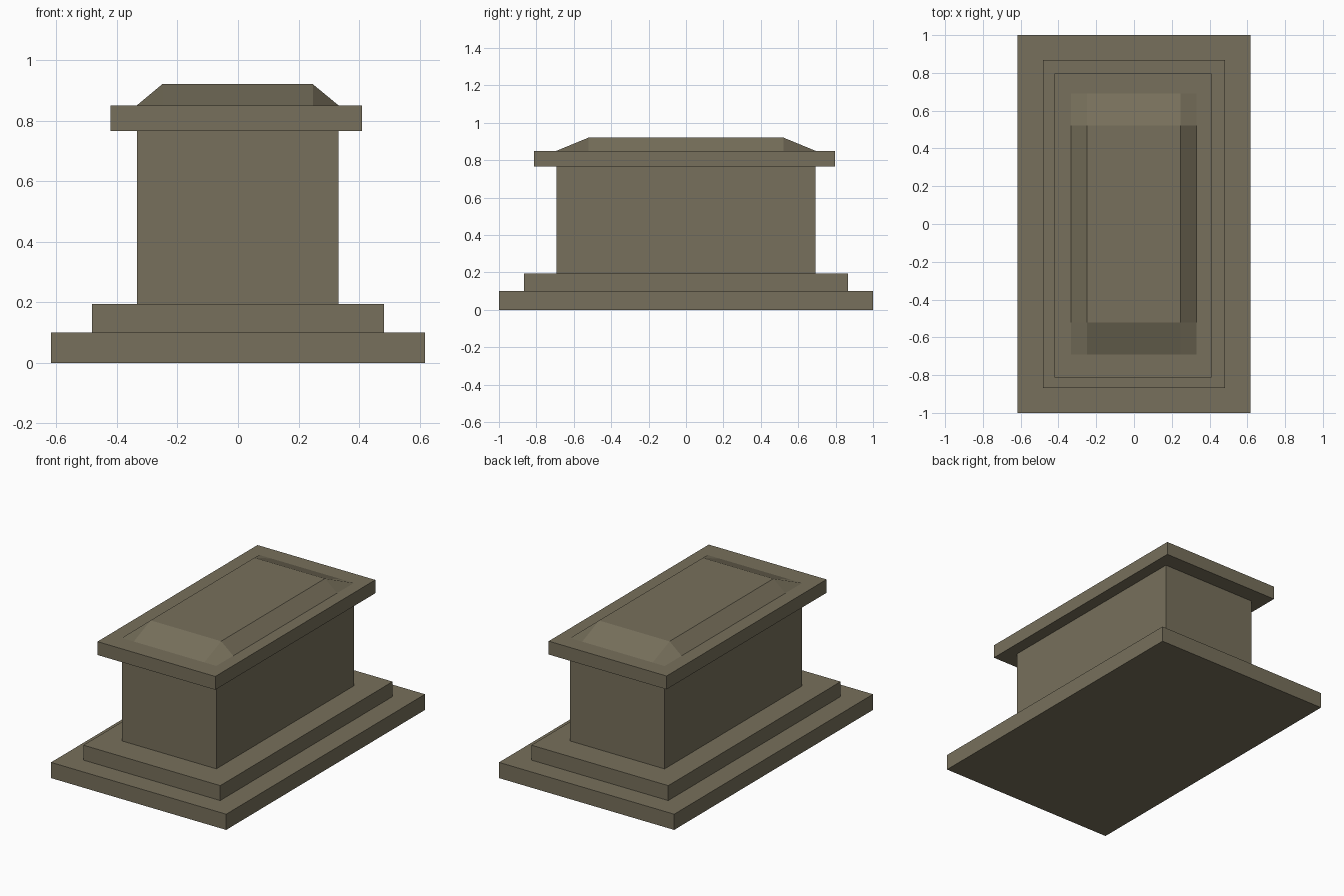
import bpy, bmesh
from mathutils import Matrix, Vector

if "Cube" in bpy.data.objects:
    bpy.data.objects.remove(bpy.data.objects["Cube"])

stone = bpy.data.materials.new("weathered_stone")
stone.diffuse_color = (0.185, 0.162, 0.106, 1)
stone.use_nodes = True
stone.node_tree.nodes["Principled BSDF"].inputs["Base Color"].default_value = stone.diffuse_color


def finish(name, bm):
    bmesh.ops.recalc_face_normals(bm, faces=bm.faces)
    mesh = bpy.data.meshes.new(name)
    bm.to_mesh(mesh)
    bm.free()
    mesh.materials.append(stone)
    obj = bpy.data.objects.new(name, mesh)
    bpy.context.collection.objects.link(obj)
    return obj


def block(name, x0, x1, y0, y1, z0, z1):
    bm = bmesh.new()
    size = Matrix.Diagonal((x1 - x0, y1 - y0, z1 - z0, 1))
    centre = Vector((x0 + x1, y0 + y1, z0 + z1)) / 2
    bmesh.ops.create_cube(bm, size=1, matrix=Matrix.Translation(centre) @ size)
    return finish(name, bm)


# Stepped base, chest and overhanging lid slab (slightly off centre)
block("base_plinth", -0.617, 0.617, -1.0, 1.0, 0.0, 0.10)
block("base_step", -0.482, 0.482, -0.867, 0.867, 0.10, 0.195)
block("tomb_body", -0.334, 0.332, -0.692, 0.692, 0.195, 0.765)
block("lid_slab", -0.421, 0.409, -0.813, 0.797, 0.765, 0.85)

# Raised lid panel: flat centre, sloping borders and separate corner facets
xs = (-0.334, -0.25, 0.247, 0.332)
ys = (-0.692, -0.522, 0.522, 0.692)
bm = bmesh.new()
grid = [[bm.verts.new((x, y, 0.92 if i in (1, 2) and j in (1, 2) else 0.85))
         for j, y in enumerate(ys)] for i, x in enumerate(xs)]
for i in range(3):
    for j in range(3):
        quad = [grid[i][j], grid[i + 1][j], grid[i + 1][j + 1], grid[i][j + 1]]
        # start at a high vertex so corner facets fold along the hip
        k = max(range(4), key=lambda n: quad[n].co.z)
        bm.faces.new(quad[k:] + quad[:k])
panel = finish("lid_raised_panel", bm)
if panel.data.polygons[4].normal.z < 0:
    panel.data.flip_normals()
